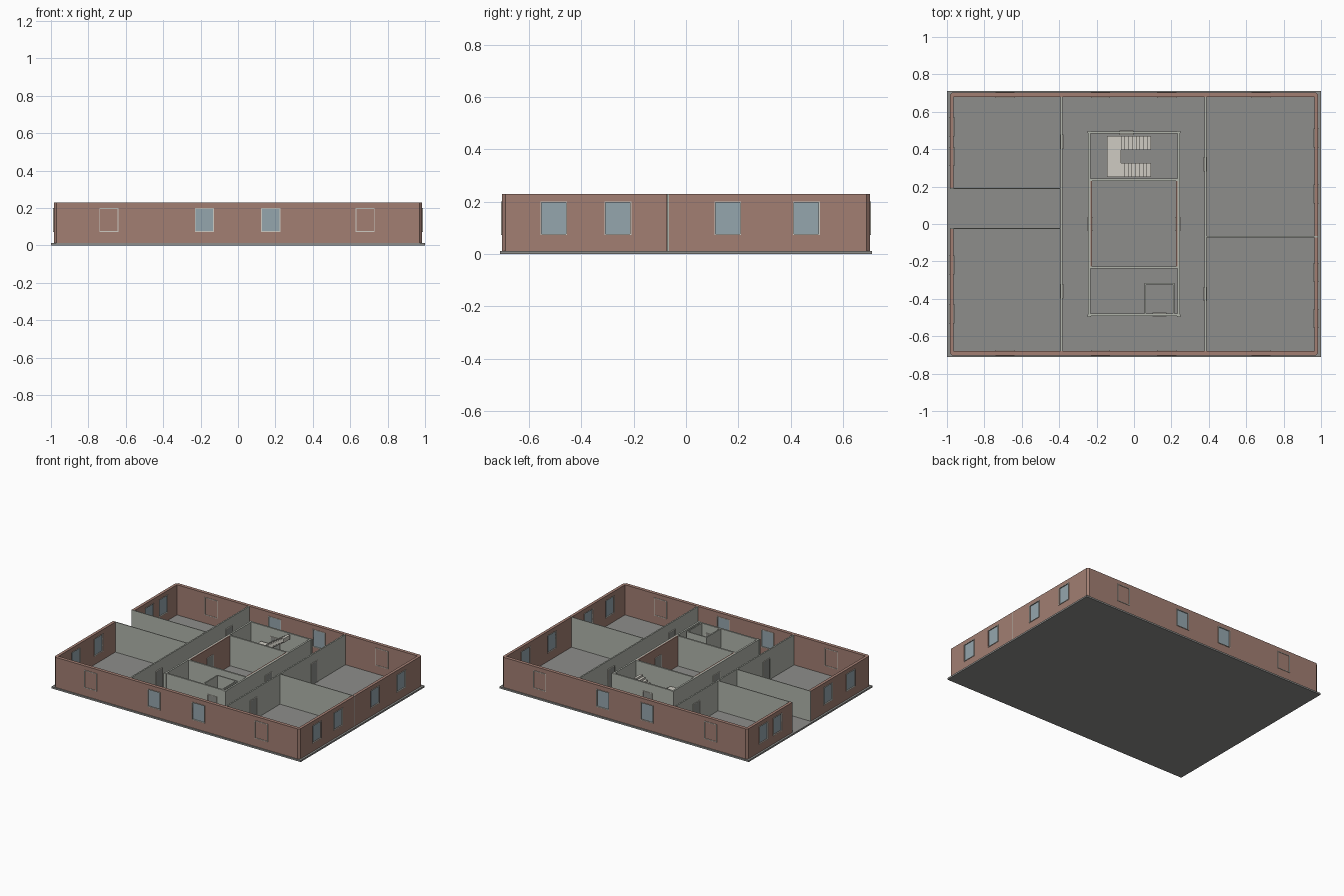
import bpy, bmesh

if "Cube" in bpy.data.objects:
    bpy.data.objects.remove(bpy.data.objects["Cube"])

TOP = 0.23      # wall top
FLOOR = 0.012   # slab top


def mat(name, r, g, b):
    m = bpy.data.materials.new(name)
    m.diffuse_color = (r, g, b, 1)
    m.use_nodes = True
    m.node_tree.nodes["Principled BSDF"].inputs["Base Color"].default_value = m.diffuse_color
    return m


BRICK = mat("brick", 0.36, 0.21, 0.17)
GLASS = mat("glass", 0.30, 0.38, 0.42)
PLASTER = mat("plaster", 0.44, 0.46, 0.41)
TRIM = mat("trim", 0.62, 0.60, 0.54)
FLOORM = mat("floor", 0.27, 0.27, 0.26)
DOOR = mat("door", 0.26, 0.27, 0.25)


def prism(name, pts, z0, z1, m):
    """Extrude a flat outline upwards."""
    bm = bmesh.new()
    f = bm.faces.new([bm.verts.new((x, y, z0)) for x, y in pts])
    r = bmesh.ops.extrude_face_region(bm, geom=[f])
    vs = [v for v in r["geom"] if isinstance(v, bmesh.types.BMVert)]
    bmesh.ops.translate(bm, verts=vs, vec=(0, 0, z1 - z0))
    bmesh.ops.recalc_face_normals(bm, faces=bm.faces)
    me = bpy.data.meshes.new(name)
    bm.to_mesh(me)
    bm.free()
    ob = bpy.data.objects.new(name, me)
    bpy.context.collection.objects.link(ob)
    if m:
        me.materials.append(m)
    return ob


def box(name, x0, x1, y0, y1, z0, z1, m):
    return prism(name, [(x0, y0), (x1, y0), (x1, y1), (x0, y1)], z0, z1, m)


# Ground slab
box("floor_slab", -1, 1, -0.71, 0.71, 0, FLOOR, FLOORM)

# Outer brick walls: two halves with chamfered corners, open at the left entrance
X, Y, XI, YI, C = 0.985, 0.703, 0.964, 0.678, 0.014


def half_wall(name, s, y_left, y_right):
    pts = [(-X, y_left), (-X, s * (Y - C)), (-X + C, s * Y), (X - C, s * Y),
           (X, s * (Y - C)), (X, y_right), (XI, y_right), (XI, s * YI),
           (-XI, s * YI), (-XI, y_left)]
    return prism(name, pts, FLOOR, TOP, BRICK)


walls = [half_wall("back_outer_wall", 1, 0.192, -0.064),
         half_wall("front_outer_wall", -1, -0.028, -0.072)]

# Windows
W, Z0, Z1, T = 0.047, 0.076, 0.196, 0.004
cutters = []


def window(side, sign, c, glazed):
    """side 'y': on front/back wall at x=c; side 'x': on end wall at y=c."""
    inner, outer = (YI, Y) if side == "y" else (XI, X)

    def part(name, a0, a1, d0, d1, z0, z1, m):
        d0, d1 = sorted((sign * d0, sign * d1))
        if side == "y":
            return box(name, c + a0, c + a1, d0, d1, z0, z1, m)
        return box(name, d0, d1, c + a0, c + a1, z0, z1, m)

    d0, d1 = inner - 0.003, outer + 0.004
    part("window_jamb", -W - T, -W, d0, d1, Z0, Z1, TRIM)
    part("window_jamb", W, W + T, d0, d1, Z0, Z1, TRIM)
    part("window_head", -W - T, W + T, d0, d1, Z1, Z1 + T, TRIM)
    part("window_sill", -W - T, W + T, d0, d1, Z0 - T, Z0, TRIM)
    if glazed:
        cutters.append(part("window_cutter", -W, W, inner - 0.02, outer + 0.02, Z0, Z1, None))
        part("window_glass", -W, W, inner + 0.004, outer - 0.004, Z0, Z1, GLASS)


for s in (-1, 1):
    for cx, glazed in ((-0.69, False), (-0.18, True), (0.175, True), (0.68, False)):
        window("y", s, cx, glazed)
for cy in (-0.505, -0.26, 0.16, 0.46):
    window("x", 1, cy, True)
for cy in (-0.48, -0.22, 0.36, 0.52):
    window("x", -1, cy, True)


def cut(target, tools):
    bpy.context.view_layer.objects.active = target
    for t in tools:
        mod = target.modifiers.new("opening", "BOOLEAN")
        mod.operation = "DIFFERENCE"
        mod.solver = "EXACT"
        mod.object = t
        bpy.ops.object.modifier_apply(modifier=mod.name)


for w, s in zip(walls, (1, -1)):
    # end windows at y=-0.07 and above belong to the back half
    cut(w, [c for c in cutters if sum(v.co.y for v in c.data.vertices) * s > 0])
for c in cutters:
    bpy.data.objects.remove(c)

# Corridor walls and apartment partitions
box("left_corridor_wall", -0.392, -0.382, -YI, YI, FLOOR, TOP, PLASTER)
box("right_corridor_wall", 0.377, 0.387, -YI, YI, FLOOR, TOP, PLASTER)
box("left_back_partition", -X, -0.39, 0.187, 0.193, FLOOR, TOP, PLASTER)
box("left_front_partition", -X, -0.39, -0.028, -0.022, FLOOR, TOP, PLASTER)
box("right_partition", 0.385, X, -0.071, -0.065, FLOOR, TOP, PLASTER)

# Service core: side walls, end walls, cross walls, brick lining of the middle room
for s, n in ((-1, "left"), (1, "right")):
    a, b = sorted((s * 0.245, s * 0.232))
    box(n + "_core_wall", a, b, -0.49, 0.496, FLOOR, TOP, PLASTER)
    a, b = sorted((s * 0.232, s * 0.224))
    box(n + "_brick_lining", a, b, -0.226, 0.23, FLOOR, TOP, BRICK)
    for y in (-0.488, 0.494):   # small corner posts
        box("core_corner_post", s * 0.239 - 0.01, s * 0.239 + 0.01,
            y - 0.008, y + 0.004, FLOOR, TOP, PLASTER)
for n, y in (("front_core_wall", -0.485), ("front_cross_wall", -0.232),
             ("back_cross_wall", 0.236), ("back_core_wall", 0.489)):
    box(n, -0.232, 0.232, y - 0.006, y + 0.006, FLOOR, TOP, PLASTER)

# Lift shaft
box("shaft_left_wall", 0.055, 0.064, -0.479, -0.315, FLOOR, TOP, PLASTER)
box("shaft_right_wall", 0.208, 0.217, -0.479, -0.315, FLOOR, TOP, PLASTER)
box("shaft_back_wall", 0.064, 0.208, -0.324, -0.315, FLOOR, TOP, PLASTER)

# Staircase: lower flight, half landing, upper flight
N, XA, XB, MID = 8, -0.07, 0.09, 0.12
RUN = (XB - XA) / N
box("stair_landing", -0.145, XA, 0.25, 0.47, MID - 0.014, MID, TRIM)


def flight(name, x, step, z, y0, y1, thick):
    """Stepped profile standing upright, one box per tread."""
    rise = (MID - FLOOR) / N
    for i in range(N):
        x0, x1 = sorted((x + i * step, x + (i + 1) * step))
        zt = z + (i + 1) * rise
        box(name, x0, x1, y0, y1, max(FLOOR, zt - thick), zt, TRIM)


flight("lower_stair_step", XB, -RUN, FLOOR, 0.25, 0.325, 0.03)
flight("upper_stair_step", XA, RUN, MID, 0.395, 0.47, 0.03)


# Doors with frames, set slightly proud of their walls
def door(side, c, d0, d1, h=0.165):
    w, t = 0.034, 0.004
    for n, a0, a1, z0, z1, e, m in (
            ("door_leaf", -w, w, FLOOR, h, 0, DOOR),
            ("door_jamb", -w - t, -w, FLOOR, h + t, 0.002, TRIM),
            ("door_jamb", w, w + t, FLOOR, h + t, 0.002, TRIM),
            ("door_head", -w, w, h, h + t, 0.002, TRIM)):
        if side == "x":
            box(n, d0 - e, d1 + e, c + a0, c + a1, z0, z1, m)
        else:
            box(n, c + a0, c + a1, d0 - e, d1 + e, z0, z1, m)


for y in (0.44, -0.36):
    door("x", y, -0.394, -0.378)
for y in (0.32, -0.375):
    door("x", y, 0.373, 0.389)
door("x", 0.0, -0.247, -0.222)
door("x", 0.0, 0.222, 0.247)
door("y", 0.137, -0.493, -0.475)
door("y", -0.04, 0.479, 0.497)
